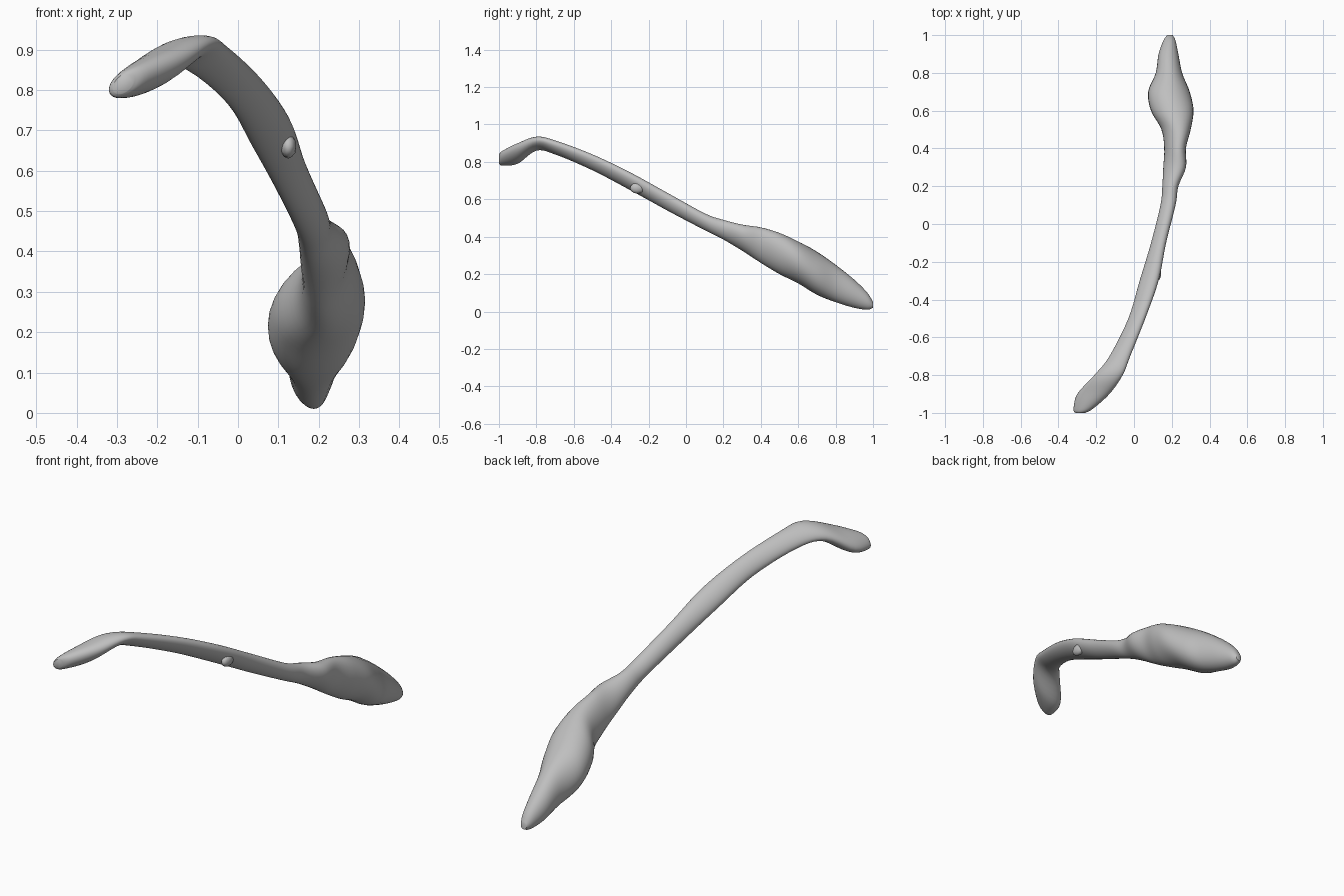
import bpy
import bmesh
import math
from mathutils import Matrix, Vector

SIDES = 28
STEPS = 5

# Cross-sections from front tip to back tip:
# depth, left edge, right edge, bottom, top, lean of the ellipse
SECTIONS = [
    (-1, -.31, -.26, .79, .84, .4),
    (-.98, -.32, -.22, .78, .86, .5),
    (-.9, -.3, -.13, .79, .9, .6),
    (-.8, -.21, -.06, .86, .935, .5),
    (-.7, -.13, -.02, .84, .915, .4),
    (-.5, -.03, .06, .755, .84, .4),
    (-.3, .03, .13, .65, .745, .4),
    (-.1, .09, .17, .54, .635, .3),
    (.1, .14, .22, .435, .525, .2),
    (.2, .15, .235, .385, .49, .2),
    (.3, .155, .275, .325, .465, .3),
    (.4, .16, .275, .26, .45, .3),
    (.5, .145, .3, .2, .42, .2),
    (.6, .09, .315, .15, .375, .1),
    (.7, .075, .295, .09, .32, 0),
    (.8, .115, .255, .05, .25, 0),
    (.9, .13, .235, .02, .17, 0),
    (.97, .155, .22, .01, .1, 0),
    (1, .175, .205, .02, .05, 0),
]


def make_material(name, colour):
    mat = bpy.data.materials.new(name)
    mat.use_nodes = True
    mat.diffuse_color = colour
    mat.node_tree.nodes["Principled BSDF"].inputs["Base Color"].default_value = colour
    return mat


def blend(a, b, c, d, t):
    """Catmull-Rom value between b and c."""
    return b + t * (c - a + t * (2*a - 5*b + 4*c - d + t * (3*(b - c) + d - a))) / 2


def smooth_rows(rows):
    """Fill in extra cross-sections between the listed ones."""
    last = len(rows) - 1
    for i in range(last):
        four = [rows[max(i - 1, 0)], rows[i], rows[i + 1], rows[min(i + 2, last)]]
        for step in range(STEPS):
            yield [blend(*values, step / STEPS) for values in zip(*four)]
    yield rows[last]


def ring(bm, row):
    """Leaning ellipse that fills the given bounds at one depth."""
    y, left, right, bottom, top, lean = row
    verts = []
    for i in range(SIDES):
        angle = math.tau * i / SIDES
        x = (left + right) / 2 + (right - left) / 2 * math.cos(angle)
        z = (bottom + top) / 2 + (top - bottom) / 2 * math.sin(angle + lean)
        verts.append(bm.verts.new((x, y, z)))
    return verts


def finish(bm, name, mat):
    bmesh.ops.recalc_face_normals(bm, faces=bm.faces[:])
    mesh = bpy.data.meshes.new(name)
    bm.to_mesh(mesh)
    bm.free()
    mesh.materials.append(mat)
    obj = bpy.data.objects.new(name, mesh)
    bpy.context.collection.objects.link(obj)
    bpy.ops.object.select_all(action="DESELECT")
    obj.select_set(True)
    bpy.context.view_layer.objects.active = obj
    bpy.ops.object.shade_smooth_by_angle(angle=math.radians(50))
    return obj


default_cube = bpy.data.objects.get("Cube")
if default_cube:
    bpy.data.objects.remove(default_cube, do_unlink=True)

grey = make_material("soft grey", (.52, .52, .52, 1))

# Curved stalk swelling into the bulb at the back
bm = bmesh.new()
rings = [ring(bm, row) for row in smooth_rows(SECTIONS)]
for near, far in zip(rings, rings[1:]):
    for i in range(SIDES):
        j = (i + 1) % SIDES
        bm.faces.new((near[i], near[j], far[j], far[i]))
for end in (rings[0], rings[-1]):
    bm.faces.new(end)
finish(bm, "curved_stalk_and_bulb", grey)

# Small ragged spur on the left side of the stalk
bm = bmesh.new()
bmesh.ops.create_icosphere(bm, subdivisions=2, radius=1)
bmesh.ops.transform(
    bm,
    matrix=Matrix.LocRotScale(Vector((.125, -.26, .66)), None, Vector((.02, .04, .03))),
    verts=bm.verts[:],
)
finish(bm, "side_spur", grey)
